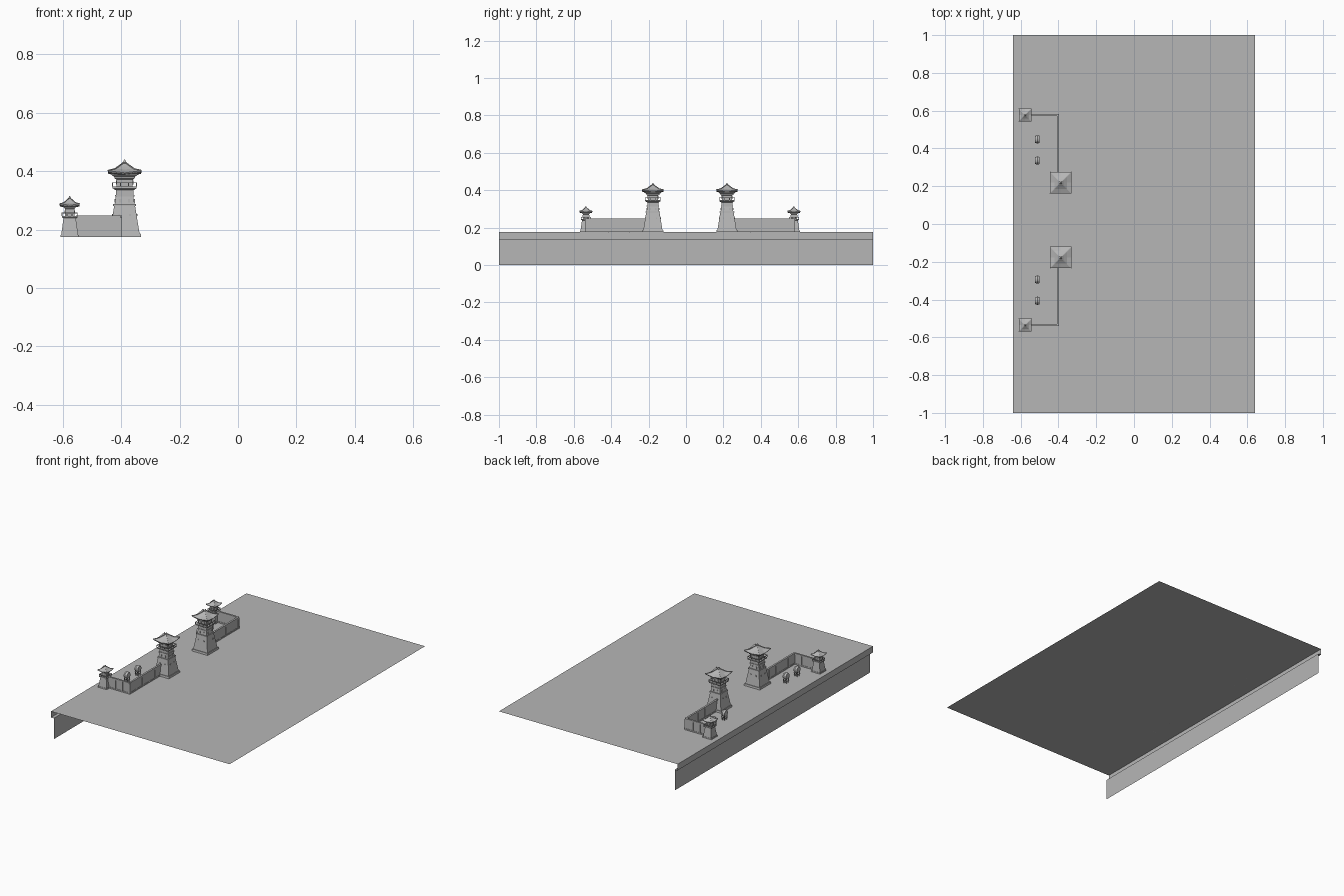
import bpy, bmesh, math
from mathutils import Matrix, Vector

cube = bpy.data.objects.get("Cube")
if cube:
    bpy.data.objects.remove(cube, do_unlink=True)

stone = bpy.data.materials.new("stone_grey")
stone.use_nodes = True
GREY = (0.47, 0.47, 0.47, 1)
stone.diffuse_color = GREY
stone.node_tree.nodes["Principled BSDF"].inputs["Base Color"].default_value = GREY

GROUND = 0.175
MID_Y = 0.021


def finish(name, bm, recalc=True):
    if recalc:
        bmesh.ops.recalc_face_normals(bm, faces=bm.faces)
    mesh = bpy.data.meshes.new(name)
    bm.to_mesh(mesh)
    bm.free()
    mesh.materials.append(stone)
    obj = bpy.data.objects.new(name, mesh)
    bpy.context.collection.objects.link(obj)
    return obj


def add_box(bm, center, size, tilt=None):
    m = Matrix.Translation(center)
    if tilt:
        m = m @ tilt
    bmesh.ops.create_cube(bm, size=1, matrix=m @ Matrix.Diagonal((*size, 1)))


def loft(bm, cx, cy, rings):
    """Square rings (height, half width, corner lift) joined by faces."""
    loops = []
    for z, h, lift in rings:
        pts = [(-1, -1), (0, -1), (1, -1), (1, 0), (1, 1), (0, 1), (-1, 1), (-1, 0)]
        loops.append([bm.verts.new((cx + u * h, cy + v * h,
                                    GROUND + z + (lift if u and v else 0))) for u, v in pts])
    for a, b in zip(loops, loops[1:]):
        for i in range(8):
            j = (i + 1) % 8
            bm.faces.new((a[i], a[j], b[j], b[i]))
    bm.faces.new(loops[0])
    bm.faces.new(loops[-1])


def straight(rings):
    return [(z, h, 0) for z, h in rings]


# Terrace sheet with a front lip and a recessed retaining wall
bm = bmesh.new()
profile = [(0.64, GROUND), (-0.64, GROUND), (-0.64, 0.135), (-0.62, 0.135), (-0.62, 0)]
rows = [[bm.verts.new((x, y, z)) for x, z in profile] for y in (-1, 1)]
for i in range(len(profile) - 1):
    bm.faces.new((rows[0][i], rows[1][i], rows[1][i + 1], rows[0][i + 1]))
bmesh.ops.reverse_faces(bm, faces=bm.faces)
bm.normal_update()
if max(bm.faces, key=lambda f: f.calc_area()).normal.z < 0:
    bmesh.ops.reverse_faces(bm, faces=bm.faces)
finish("terrace", bm, recalc=False)


def railing(bm, cx, cy, half, z0, z1):
    t = 0.003
    z0, z1 = z0 + GROUND, z1 + GROUND
    for s in (-1, 1):
        add_box(bm, (cx + s * half, cy, z1), (t, 2 * half + t, t))
        add_box(bm, (cx, cy + s * half, z1), (2 * half + t, t, t))
        for u in (-1, -0.33, 0.33, 1):
            add_box(bm, (cx + s * half, cy + u * half, (z0 + z1) / 2), (t, t, z1 - z0))
            add_box(bm, (cx + u * half, cy + s * half, (z0 + z1) / 2), (t, t, z1 - z0))


def wall_plates(bm, cx, cy, z, half, width, height):
    """A thin window plate on each of the four sides."""
    for k in range(4):
        turn = Matrix.Rotation(k * math.pi / 2, 3, 'Z')
        for u in (-0.45, 0.45):
            p = turn @ Vector((half, u * half, 0))
            size = (0.004, width, height) if k % 2 == 0 else (width, 0.004, height)
            add_box(bm, (cx + p.x, cy + p.y, GROUND + z), size)


def roof(name, cx, cy, z, half, height):
    """Curved hip roof with raised corners, hip ridges and a finial."""
    bm = bmesh.new()
    loft(bm, cx, cy, [(z - 0.004, half * 0.7, 0), (z - 0.002, half * 0.96, height * 0.12),
                      (z + 0.002, half, height * 0.16), (z + height * 0.3, half * 0.58, 0.001),
                      (z + height * 0.52, half * 0.32, 0), (z + height * 0.74, half * 0.1, 0)])
    loft(bm, cx, cy, straight([(z + height * 0.7, half * 0.09), (z + height * 0.8, half * 0.13),
                               (z + height * 0.88, half * 0.08), (z + height, half * 0.03)]))
    path = [(1.0, 0.22), (0.58, 0.34), (0.32, 0.56), (0.1, 0.76)]
    for u in (-1, 1):
        for v in (-1, 1):
            for (h0, a), (h1, b) in zip(path, path[1:]):
                p = Vector((cx + u * h0 * half, cy + v * h0 * half, GROUND + z + a * height))
                q = Vector((cx + u * h1 * half, cy + v * h1 * half, GROUND + z + b * height))
                tilt = (q - p).to_track_quat('X', 'Z').to_matrix().to_4x4()
                w = half * 0.06
                add_box(bm, (p + q) / 2, ((q - p).length, w, w), tilt)
    finish(name, bm)


def big_tower(side, cx, cy):
    bm = bmesh.new()
    loft(bm, cx, cy, straight([(0, 0.057), (0.012, 0.055), (0.012, 0.051), (0.105, 0.036),
                               (0.105, 0.039), (0.112, 0.039), (0.112, 0.034), (0.138, 0.03),
                               (0.138, 0.033), (0.144, 0.033), (0.144, 0.03), (0.166, 0.03)]))
    wall_plates(bm, cx, cy, 0.124, 0.033, 0.007, 0.012)
    wall_plates(bm, cx, cy, 0.075, 0.0415, 0.006, 0.008)
    finish(side + "_gate_tower_body", bm)
    bm = bmesh.new()
    loft(bm, cx, cy, straight([(0.16, 0.031), (0.166, 0.041), (0.172, 0.041)]))
    railing(bm, cx, cy, 0.041, 0.172, 0.185)
    finish(side + "_gate_tower_balcony", bm)
    bm = bmesh.new()
    loft(bm, cx, cy, straight([(0.172, 0.027), (0.196, 0.028), (0.2, 0.034), (0.206, 0.036),
                               (0.212, 0.045), (0.216, 0.048)]))
    wall_plates(bm, cx, cy, 0.186, 0.028, 0.009, 0.014)
    finish(side + "_gate_tower_room", bm)
    roof(side + "_gate_tower_roof", cx, cy, 0.217, 0.057, 0.047)


def small_tower(side, cx, cy):
    bm = bmesh.new()
    loft(bm, cx, cy, straight([(0, 0.032), (0.007, 0.031), (0.007, 0.029), (0.064, 0.021),
                               (0.066, 0.027), (0.071, 0.027), (0.071, 0.016), (0.096, 0.016),
                               (0.106, 0.025)]))
    railing(bm, cx, cy, 0.026, 0.071, 0.081)
    wall_plates(bm, cx, cy, 0.086, 0.016, 0.005, 0.01)
    finish(side + "_corner_tower_body", bm)
    roof(side + "_corner_tower_roof", cx, cy, 0.106, 0.034, 0.034)


def wall_run(bm, a, b, height, thick):
    """Wall with a base, a coping and evenly spaced posts."""
    a, b = Vector(a), Vector(b)
    d, c = b - a, (a + b) / 2
    for z0, z1, t in ((0, 0.008, 1.25), (0, height - 0.01, 0.75),
                      (height - 0.012, height - 0.008, 1.1), (height - 0.008, height, 1.3)):
        w = thick * t
        add_box(bm, (c.x, c.y, GROUND + (z0 + z1) / 2),
                (max(abs(d.x), w), max(abs(d.y), w), z1 - z0))
    n = max(2, round(d.length / 0.06))
    for i in range(n + 1):
        p = a + d * i / n
        add_box(bm, (p.x, p.y, GROUND + height / 2 - 0.003),
                (thick * 1.2, thick * 1.2, height - 0.006))


def drum(name, cx, cy):
    """Barrel drum lying on its side on a four-legged stand."""
    bm = bmesh.new()
    z = GROUND + 0.043
    turn = Matrix.Rotation(math.pi / 2, 4, 'Y')
    for off in (-0.006, 0.006):
        s = 1 if off > 0 else -1
        bmesh.ops.create_cone(bm, cap_ends=True, segments=16, depth=0.012,
                              radius1=0.022 if s > 0 else 0.018,
                              radius2=0.018 if s > 0 else 0.022,
                              matrix=Matrix.Translation((cx + off, cy, z)) @ turn)
    for u in (-1, 1):
        for v in (-1, 1):
            tilt = Matrix.Rotation(-v * 0.3, 4, 'X')
            add_box(bm, (cx + u * 0.008, cy + v * 0.013, GROUND + 0.015),
                    (0.004, 0.004, 0.031), tilt)
        add_box(bm, (cx + u * 0.008, cy, GROUND + 0.012), (0.003, 0.028, 0.003))
    finish(name, bm)


# Two matching halves, one on each side of the gateway
for side, s in (("rear", 1), ("front", -1)):
    def at(offset):
        return MID_Y + s * offset

    big_tower(side, -0.388, at(0.198))
    small_tower(side, -0.576, at(0.556))
    bm = bmesh.new()
    wall_run(bm, (-0.402, at(0.235)), (-0.402, at(0.556)), 0.073, 0.009)
    wall_run(bm, (-0.402, at(0.556)), (-0.555, at(0.556)), 0.073, 0.009)
    finish(side + "_wall", bm)
    for label, offset in (("inner", 0.315), ("outer", 0.427)):
        drum(side + "_" + label + "_drum", -0.511, at(offset))
